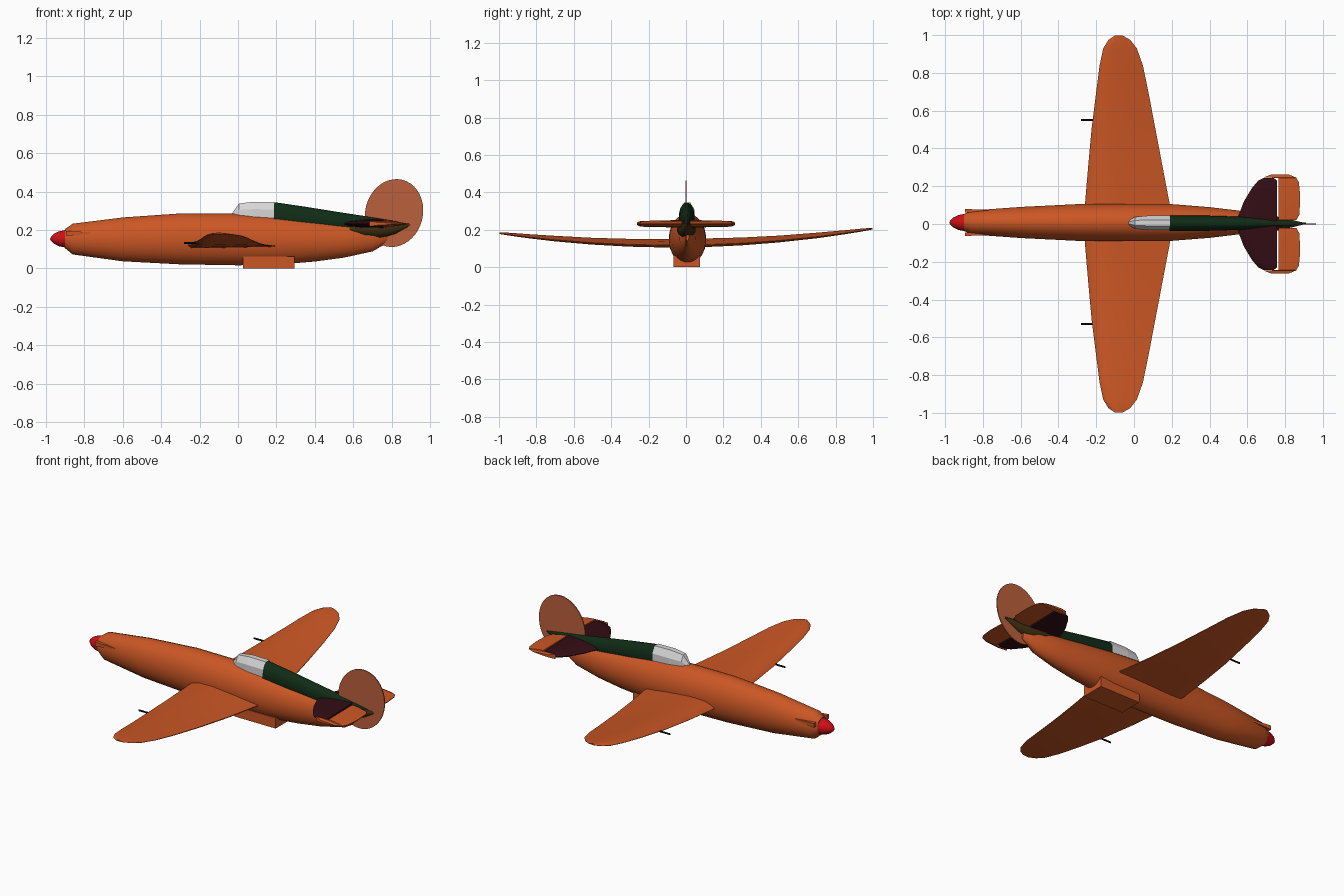
import bpy, bmesh, math
from mathutils import Vector

if "Cube" in bpy.data.objects:
    bpy.data.objects.remove(bpy.data.objects["Cube"])


def material(name, rgb):
    m = bpy.data.materials.new(name)
    m.use_nodes = True
    m.diffuse_color = (*rgb, 1)
    m.node_tree.nodes["Principled BSDF"].inputs["Base Color"].default_value = (*rgb, 1)
    return m


ORANGE = material("orange paint", (0.6, 0.095, 0.018))
PALE = material("pale orange", (0.5, 0.115, 0.045))
RED = material("red", (0.6, 0.005, 0.008))
GREEN = material("dark green", (0.005, 0.025, 0.008))
OLIVE = material("dark olive", (0.045, 0.026, 0.005))
MAROON = material("dark maroon", (0.032, 0.004, 0.007))
GLASS = material("pale canopy", (0.68, 0.68, 0.68))
BLACK = material("black", (0.006, 0.006, 0.006))


def finish(name, bm, mat, smooth=35):
    bmesh.ops.recalc_face_normals(bm, faces=bm.faces)
    mesh = bpy.data.meshes.new(name)
    bm.to_mesh(mesh)
    bm.free()
    mesh.materials.append(mat)
    ob = bpy.data.objects.new(name, mesh)
    bpy.context.collection.objects.link(ob)
    if smooth:
        bpy.ops.object.select_all(action='DESELECT')
        ob.select_set(True)
        bpy.context.view_layer.objects.active = ob
        bpy.ops.object.shade_smooth_by_angle(angle=math.radians(smooth))
    return ob


def skin(name, rings, mat, smooth=35):
    """Join equal rings of points into a closed skin."""
    bm = bmesh.new()
    loops = [[bm.verts.new(p) for p in ring] for ring in rings]
    n = len(loops[0])
    for a, b in zip(loops, loops[1:]):
        for i in range(n):
            j = (i + 1) % n
            bm.faces.new((a[i], a[j], b[j], b[i]))
    bm.faces.new(loops[0])
    bm.faces.new(loops[-1])
    return finish(name, bm, mat, smooth)


def body(name, stations, mat, y0=0.0, sides=24, smooth=35):
    """Stations along x: x, half width, bottom z, top z."""
    rings = []
    for x, w, lo, hi in stations:
        ring = []
        for i in range(sides):
            a = math.tau * (i + 0.5) / sides
            ring.append((x, y0 + w * math.sin(a), (lo + hi) / 2 + (hi - lo) / 2 * math.cos(a)))
        rings.append(ring)
    return skin(name, rings, mat, smooth)


def panel(name, side, stations, section, height, mat, y0=0.0):
    """Stations along the span: y, leading x, trailing x, thickness."""
    rings = []
    for y, front, rear, t in stations:
        z = height(side * y)
        rings.append([(front + (rear - front) * c, y0 + side * y, z + t * h) for c, h in section])
    return skin(name, rings, mat)


def box(name, x, y, z, mat):
    bm = bmesh.new()
    bmesh.ops.create_cube(bm, size=1)
    for v in bm.verts:
        v.co = Vector([(r[0] + r[1]) / 2 + c * (r[1] - r[0]) for r, c in zip((x, y, z), v.co)])
    return finish(name, bm, mat, 0)


# Fuselage and spinner
body("fuselage", [(-0.9, 0.045, 0.105, 0.205), (-0.86, 0.064, 0.072, 0.233),
                  (-0.6, 0.083, 0.036, 0.266), (-0.3, 0.098, 0.02, 0.287),
                  (0, 0.1, 0.015, 0.286), (0.2, 0.098, 0.018, 0.273),
                  (0.4, 0.082, 0.035, 0.252), (0.55, 0.064, 0.055, 0.235),
                  (0.7, 0.042, 0.088, 0.22), (0.79, 0.008, 0.14, 0.21)], ORANGE, 0.008)
body("spinner", [(-0.9, 0.046, 0.108, 0.2), (-0.93, 0.04, 0.114, 0.194),
                 (-0.955, 0.028, 0.126, 0.182), (-0.972, 0.012, 0.142, 0.166),
                 (-0.977, 0.002, 0.152, 0.156)], RED, 0.008, 16)

# Exhaust fairings beside the nose
for side, label in ((-1, "front"), (1, "back")):
    body(label + "_exhaust_fairing", [(-0.895, 0.014, 0.165, 0.2), (-0.73, 0.003, 0.18, 0.187)],
         ORANGE, 0.008 + side * 0.062, 4, 0)

# Canopy with flat panes
body("canopy", [(-0.03, 0.012, 0.24, 0.29), (0.005, 0.034, 0.22, 0.342),
                (0.08, 0.042, 0.21, 0.352), (0.19, 0.042, 0.21, 0.35)], GLASS, 0.006, 8, 0)

# Spine fairing and tail cone
body("spine_fairing", [(0.188, 0.042, 0.2, 0.346), (0.35, 0.042, 0.19, 0.322),
                       (0.55, 0.036, 0.18, 0.29), (0.72, 0.024, 0.19, 0.264),
                       (0.91, 0.003, 0.225, 0.235)], GREEN, 0.004, 16)
body("tail_cone", [(0.58, 0.04, 0.18, 0.225), (0.66, 0.05, 0.158, 0.24),
                   (0.74, 0.042, 0.155, 0.24), (0.82, 0.024, 0.18, 0.238),
                   (0.905, 0.003, 0.225, 0.235)], OLIVE, 0.002, 16)

# Wings, guns and tailplane
AIRFOIL = [(0, 0.1), (0.04, 0.45), (0.15, 0.8), (0.35, 0.85), (0.65, 0.55), (1, 0.06),
           (1, -0.06), (0.6, -0.15), (0.2, -0.25), (0.04, -0.2)]
BLUNT = [(0, 0.05), (0.15, 0.3), (0.5, 0.5), (1, 0.5), (1, -0.5), (0.5, -0.5), (0.15, -0.3), (0, -0.05)]
WEDGE = [(0, 0.5), (0.4, 0.4), (1, 0.06), (1, -0.06), (0.4, -0.4), (0, -0.5)]


def wing_height(y):
    return 0.116 + 0.076 * y * y + 0.012 * y


def tail_height(y):
    return 0.232


WING = [(0, -0.268, 0.205, 0.042), (0.1, -0.26, 0.19, 0.042), (0.3, -0.243, 0.152, 0.038),
        (0.5, -0.225, 0.114, 0.033), (0.7, -0.2, 0.076, 0.027), (0.84, -0.182, 0.047, 0.02),
        (0.93, -0.163, 0.015, 0.015), (0.975, -0.135, -0.02, 0.011), (0.998, -0.1, -0.06, 0.007)]
STAB = [(0, 0.545, 0.757, 0.044), (0.05, 0.555, 0.757, 0.04), (0.12, 0.582, 0.757, 0.036),
        (0.19, 0.624, 0.757, 0.032), (0.23, 0.658, 0.757, 0.028), (0.243, 0.685, 0.74, 0.02)]
ELEVATOR = [(0.022, 0.766, 0.86, 0.036), (0.05, 0.766, 0.876, 0.036), (0.15, 0.766, 0.88, 0.034),
            (0.22, 0.766, 0.873, 0.032), (0.244, 0.766, 0.86, 0.03),
            (0.246, 0.685, 0.858, 0.028), (0.262, 0.725, 0.82, 0.014)]

for side, label in ((-1, "front"), (1, "back")):
    panel(label + "_wing", side, WING, AIRFOIL, wing_height, ORANGE)
    panel(label + "_stabilizer", side, STAB, BLUNT, tail_height, MAROON)
    panel(label + "_elevator", side, ELEVATOR, WEDGE, tail_height, ORANGE)
    y = side * 0.54 + 0.01
    z = wing_height(y)
    body(label + "_gun", [(-0.28, 0.005, z - 0.004, z + 0.006), (-0.19, 0.005, z - 0.004, z + 0.006)],
         BLACK, y, 8)

# Oval fin and rudder
bm = bmesh.new()
bmesh.ops.create_circle(bm, cap_ends=True, segments=40, radius=1)
lean = math.radians(-14)
for v in bm.verts:
    a, b = v.co.x * 0.15, v.co.y * 0.178
    v.co = Vector((0.812 + a * math.cos(lean) - b * math.sin(lean), -0.003,
                   0.288 + a * math.sin(lean) + b * math.cos(lean)))
edge = bmesh.ops.extrude_face_region(bm, geom=bm.faces[:])
for v in edge["geom"]:
    if isinstance(v, bmesh.types.BMVert):
        v.co.y = 0.003
finish("tail_fin", bm, PALE)

# Radiator under the belly
box("radiator", (0.025, 0.295), (-0.068, 0.074), (0, 0.062), ORANGE)
